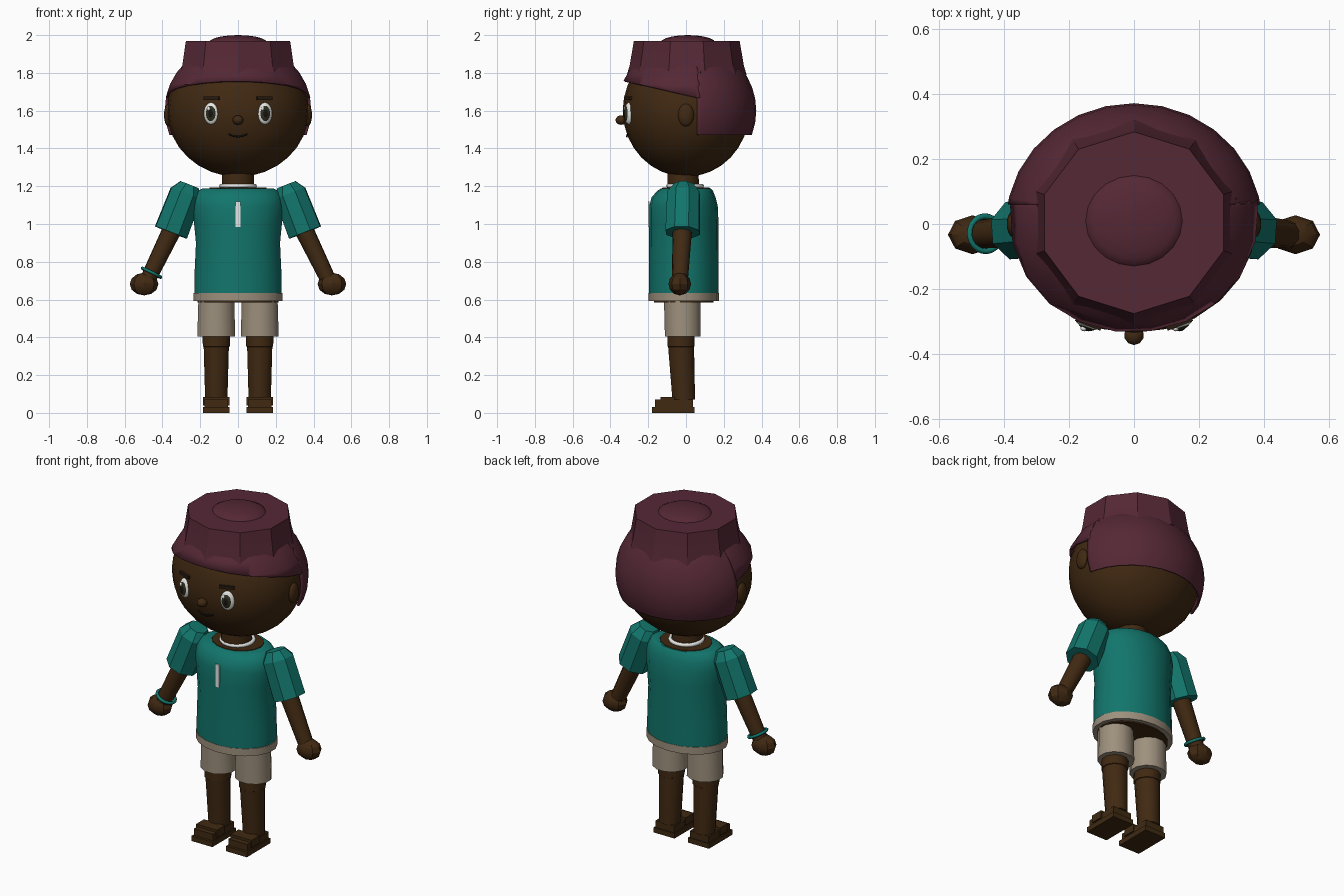
import bpy, bmesh, math
from mathutils import Vector, Matrix

if "Cube" in bpy.data.objects:
    bpy.data.objects.remove(bpy.data.objects["Cube"], do_unlink=True)


def material(name, rgb):
    m = bpy.data.materials.new(name)
    m.use_nodes = True
    m.diffuse_color = (*rgb, 1)
    bsdf = next(n for n in m.node_tree.nodes if n.type == 'BSDF_PRINCIPLED')
    bsdf.inputs["Base Color"].default_value = (*rgb, 1)
    return m


SKIN = material("dark skin", (.052, .022, .006))
HAIR = material("plum hair", (.09, .021, .036))
TEAL = material("teal cloth", (.006, .18, .15))
BEIGE = material("beige cloth", (.34, .28, .205))
WHITE = material("white", (.8, .8, .78))
IRIS = material("olive iris", (.03, .03, .013))
BLACK = material("near black", (.008, .007, .006))
BROW = material("brow brown", (.02, .011, .005))
SHOE = material("shoe brown", (.05, .023, .006))


def finish(name, bm, mat, angle=40):
    bmesh.ops.recalc_face_normals(bm, faces=bm.faces)
    me = bpy.data.meshes.new(name)
    bm.to_mesh(me)
    bm.free()
    me.materials.append(mat)
    ob = bpy.data.objects.new(name, me)
    bpy.context.collection.objects.link(ob)
    if angle:
        bpy.ops.object.select_all(action='DESELECT')
        ob.select_set(True)
        bpy.context.view_layer.objects.active = ob
        bpy.ops.object.shade_smooth_by_angle(angle=math.radians(angle))
    return ob


def ellipsoid(name, loc, radii, mat, u=24, v=16, turn=0, angle=40, cuts=()):
    """Ellipsoid; each cut (point, normal) removes what lies along the normal."""
    bm = bmesh.new()
    bmesh.ops.create_uvsphere(bm, u_segments=u, v_segments=v, radius=1)
    bm.transform(Matrix.Translation(loc) @ Matrix.Rotation(turn, 4, 'Z')
                 @ Matrix.Diagonal((*radii, 1)))
    for co, no in cuts:
        bmesh.ops.bisect_plane(bm, geom=bm.verts[:] + bm.edges[:] + bm.faces[:],
                               plane_co=co, plane_no=no, clear_outer=True)
    return finish(name, bm, mat, angle)


def loft(name, rings, mat, n=16, start=0, angle=40, frame=Matrix()):
    """Capped skin over elliptical rings (z, rx, ry, centre x, centre y)."""
    bm = bmesh.new()
    loops = []
    for z, rx, ry, cx, cy in rings:
        angles = [start + math.tau * i / n for i in range(n)]
        loops.append([bm.verts.new(frame @ Vector((cx + rx * math.cos(a), cy + ry * math.sin(a), z)))
                      for a in angles])
    for a, b in zip(loops, loops[1:]):
        for i in range(n):
            j = (i + 1) % n
            bm.faces.new((a[i], a[j], b[j], b[i]))
    bm.faces.new(loops[0])
    bm.faces.new(loops[-1])
    return finish(name, bm, mat, angle)


def along(p0, p1):
    """Frame at p0 with its z axis pointing to p1, plus the distance."""
    p0, p1 = Vector(p0), Vector(p1)
    d = p1 - p0
    return Matrix.Translation(p0) @ d.to_track_quat('Z', 'Y').to_matrix().to_4x4(), d.length


def box(name, lo, hi, mat, turn=0):
    lo, hi = Vector(lo), Vector(hi)
    bm = bmesh.new()
    bmesh.ops.create_cube(bm, size=1)
    bm.transform(Matrix.Translation((lo + hi) / 2) @ Matrix.Rotation(turn, 4, 'Z')
                 @ Matrix.Diagonal((*(hi - lo), 1)))
    return finish(name, bm, mat, 0)


def ring(name, frame, major, minor, mat, n=20, m=6):
    bm = bmesh.new()
    grid = []
    for i in range(n):
        a = math.tau * i / n
        grid.append([])
        for k in range(m):
            b = math.tau * k / m
            r = major + minor * math.cos(b)
            grid[i].append(bm.verts.new(frame @ Vector((r * math.cos(a), r * math.sin(a), minor * math.sin(b)))))
    for i in range(n):
        for k in range(m):
            i2, k2 = (i + 1) % n, (k + 1) % m
            bm.faces.new((grid[i][k], grid[i2][k], grid[i2][k2], grid[i][k2]))
    return finish(name, bm, mat, 70)


# Head and nose
ellipsoid("head", (0, 0, 1.6), (.375, .335, .35), SKIN)
ellipsoid("nose", (0, -.343, 1.55), (.03, .03, .025), SKIN, 10, 8)

# Smile: thin bowed tube on the face
smile = bpy.data.curves.new("smile", 'CURVE')
smile.dimensions = '3D'
smile.bevel_depth = .005
smile.bevel_resolution = 1
line = smile.splines.new('POLY')
line.points.add(8)
for i, p in enumerate(line.points):
    x = -.05 + i * .0125
    p.co = (x, -.313 + x * x * 1.5, 1.463 + 5 * x * x, 1)
smile.materials.append(BLACK)
bpy.context.collection.objects.link(bpy.data.objects.new("smile", smile))

# Hair: back shell and slanted fringe, both open below
center, size = (0, 0, 1.6), (.395, .372, .365)
back = ellipsoid("hair_back", center, size, HAIR, 28, 18,
                 cuts=[((0, .06, 0), (0, -1, 0)), ((0, 0, 1.47), (0, 0, -1))])
fringe = ellipsoid("hair_fringe", center, size, HAIR, 20, 16, math.radians(9),
                   cuts=[((0, .06, 1.67), (0, -.225, -1)), ((0, .08, 0), (0, 1, 0))])
for shell in (back, fringe):
    mod = shell.modifiers.new("thickness", 'SOLIDIFY')
    mod.thickness = .012
    mod.offset = -1

# Ten-sided crown with a low dome
loft("hair_crown", [(1.79, .322, .317, 0, .004), (1.84, .31, .302, 0, .004), (1.97, .29, .28, 0, .004)],
     HAIR, 10, math.pi / 2, 20)
ellipsoid("hair_dome", (0, .01, 1.96), (.155, .145, .04), HAIR, 20, 10)

# Neck, shoulders and necklace
loft("neck", [(1.15, .087, .087, 0, -.015), (1.3, .083, .083, 0, -.015)], SKIN, 14)
loft("shoulder_skin", [(1.15, .16, .14, 0, 0), (1.192, .15, .125, 0, 0)], SKIN, 16)
ring("necklace", Matrix.Translation((0, -.005, 1.202)), .09, .011, WHITE)

# Shirt, placket and waistband
loft("shirt", [(.63, .235, .185, 0, -.012), (.75, .233, .185, 0, -.012), (.9, .226, .184, 0, -.012),
               (1.0, .236, .184, 0, -.012), (1.09, .246, .182, 0, -.013), (1.14, .24, .17, 0, -.013),
               (1.175, .218, .148, 0, -.005), (1.188, .19, .132, 0, 0)], TEAL, 18, math.pi / 18)
box("placket", (-.014, -.2, .985), (.014, -.192, 1.12), WHITE)
loft("waistband", [(.592, .24, .187, 0, -.012), (.636, .24, .187, 0, -.012)], BEIGE, 18, math.pi / 18)
loft("hips", [(.585, .215, .16, 0, -.012), (.6, .215, .16, 0, -.012)], SKIN, 18)

for s, side in ((1, "left"), (-1, "right")):
    # Ear, eye and brow
    ellipsoid(side + "_ear", (s * .37, 0, 1.577), (.022, .042, .06), SKIN, 14, 10)
    turn = s * math.radians(21)
    spot = Vector((s * .143, -.303, 1.585))
    ellipsoid(side + "_eye_white", spot, (.04, .02, .058), WHITE, 18, 12, turn)
    ellipsoid(side + "_iris", spot + Vector((0, -.006, 0)), (.031, .018, .046), IRIS, 16, 12, turn)
    ellipsoid(side + "_pupil", spot + Vector((0, -.012, 0)), (.018, .015, .03), BLACK, 14, 10, turn)
    ellipsoid(side + "_eye_glint", spot + Vector((-.013, -.02, .026)), (.01, .007, .012), WHITE, 10, 8, turn)
    box(side + "_brow", (s * .14 - .042, -.314, 1.657), (s * .14 + .042, -.298, 1.674), BROW, turn)

    # Sleeve with a rounded top, arm, hand
    frame, length = along((s * .355, -.018, .955), (s * .268, -.012, 1.18))
    loft(side + "_sleeve", [(0, .096, .096, 0, 0), (length - .02, .092, .092, 0, 0),
                            (length + .03, .055, .055, 0, 0)], TEAL, 8, math.pi / 8, 25, frame)
    frame, length = along((s * .315, -.016, 1.04), (s * .475, -.032, .71))
    loft(side + "_arm", [(0, .054, .054, 0, 0), (length, .043, .043, 0, 0)], SKIN, 10, 0, 40, frame)
    ellipsoid(side + "_hand", (s * .497, -.033, .682), (.076, .06, .06), SKIN, 8, 6, 0, 30)

    # Shorts leg, leg, shoe
    x = s * .115
    loft(side + "_shorts_leg", [(.405, .104, .098, x, -.017), (.6, .098, .1, x, -.02)], BEIGE, 12, math.pi / 12)
    loft(side + "_leg", [(.07, .061, .062, x, -.012), (.35, .069, .071, x, -.026),
                         (.352, .074, .074, x, -.026), (.45, .075, .075, x, -.026)], SKIN, 12, math.pi / 12)
    box(side + "_sole", (x - .07, -.18, 0), (x + .07, .045, .03), SHOE)
    box(side + "_shoe_upper", (x - .063, -.165, .03), (x + .063, .038, .07), SHOE)
    box(side + "_shoe_strap", (x - .07, -.135, .04), (x + .07, -.06, .085), SHOE)

# Bracelet on the right wrist
frame, _ = along((-.458, -.03, .742), (-.35, -.02, .96))
ring("bracelet", frame, .054, .009, TEAL)
